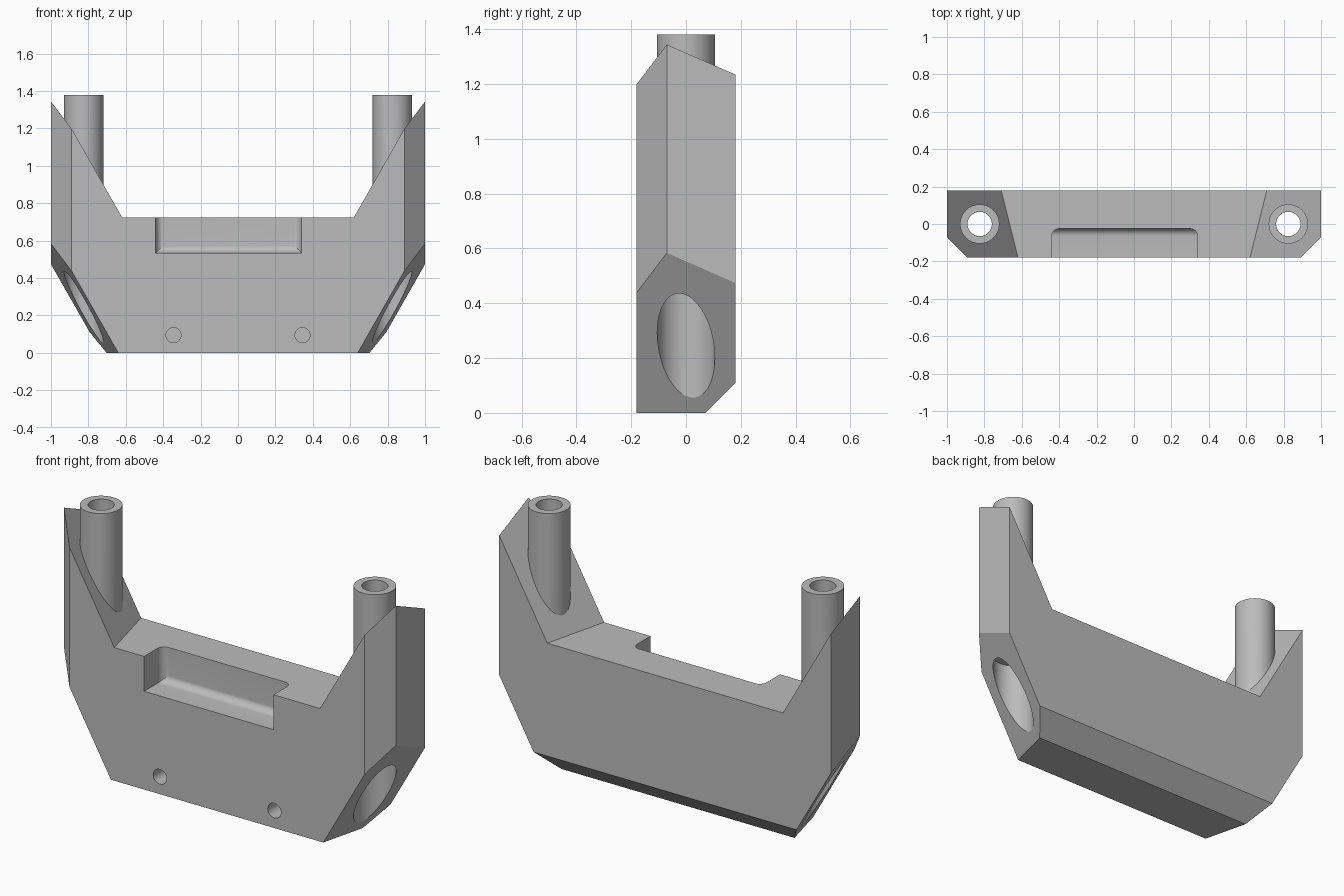
import bpy, bmesh
from math import radians
from mathutils import Vector, Matrix

cube = bpy.data.objects.get("Cube")
if cube:
    bpy.data.objects.remove(cube, do_unlink=True)

grey = bpy.data.materials.new("plain grey")
grey.use_nodes = True
grey.diffuse_color = (0.5, 0.5, 0.5, 1)
grey.node_tree.nodes["Principled BSDF"].inputs["Base Color"].default_value = (0.5, 0.5, 0.5, 1)

FRONT, BACK = -0.18, 0.18
SLOPE, LEAN = 1.755, 0.09   # rise of the sloped ends, and their lean from front to back
POST_X = 0.825


def add_object(name, bm):
    bmesh.ops.recalc_face_normals(bm, faces=bm.faces)
    mesh = bpy.data.meshes.new(name)
    bm.to_mesh(mesh)
    bm.free()
    mesh.materials.append(grey)
    obj = bpy.data.objects.new(name, mesh)
    bpy.context.collection.objects.link(obj)
    return obj


def cylinder(name, radius, start, end, segments=64):
    """Round bar between two points."""
    start, end = Vector(start), Vector(end)
    axis = end - start
    turn = axis.to_track_quat("Z", "Y").to_matrix().to_4x4()
    bm = bmesh.new()
    bmesh.ops.create_cone(bm, cap_ends=True, segments=segments, radius1=radius, radius2=radius,
                          depth=axis.length, matrix=Matrix.Translation((start + end) / 2) @ turn)
    return add_object(name, bm)


def combine(target, other, operation):
    """Apply a boolean and remove the helper."""
    mod = target.modifiers.new("boolean", "BOOLEAN")
    mod.operation, mod.solver, mod.object = operation, "EXACT", other
    bpy.context.view_layer.objects.active = target
    bpy.ops.object.modifier_apply(modifier=mod.name)
    bpy.data.objects.remove(other, do_unlink=True)


# Bracket body: U-shaped profile lofted from front to back with leaning ends
half = [(0.64, 0), (1.2, 0.56 * SLOPE), (1.2, 0.725 + 0.58 * SLOPE), (0.62, 0.725)]
outline = [(x, z, 1) for x, z in half] + [(-x, z, -1) for x, z in reversed(half)]
bm = bmesh.new()
front = [bm.verts.new((x, FRONT, z)) for x, z, s in outline]
back = [bm.verts.new((x + s * LEAN, BACK, z)) for x, z, s in outline]
bm.faces.new(front)
bm.faces.new(back[::-1])
for i in range(len(front)):
    j = (i + 1) % len(front)
    bm.faces.new((front[i], back[i], back[j], front[j]))

# Flat outer sides, chamfered front corners and chamfered lower back edge
cuts = [((0, 0.07, 0), (0, 1, -1))]
for s in (-1, 1):
    cuts += [((s, 0, 0), (s, 0, 0)), ((s, -0.07, 0), (s, -1, 0))]
for point, normal in cuts:
    result = bmesh.ops.bisect_plane(bm, geom=bm.verts[:] + bm.edges[:] + bm.faces[:], dist=1e-5,
                                    plane_co=point, plane_no=normal, clear_outer=True)
    rim = [e for e in result["geom_cut"] if isinstance(e, bmesh.types.BMEdge) and e.is_boundary]
    bmesh.ops.holes_fill(bm, edges=rim, sides=0)
body = add_object("bracket_body", bm)

# Front pocket with rounded inner edges, open at the top
bm = bmesh.new()
bmesh.ops.create_cube(bm, size=1)
for v in bm.verts:
    v.co = (0.34 if v.co.x > 0 else -0.44, -0.025 if v.co.y > 0 else -0.4,
            1.0 if v.co.z > 0 else 0.535)
inner = [e for e in bm.edges if all(v.co.y > -0.1 for v in e.verts)
         and any(v.co.z < 0.6 for v in e.verts)]
bmesh.ops.bevel(bm, geom=inner, offset=0.04, segments=8, profile=0.5, affect="EDGES")
combine(body, add_object("pocket_cutter", bm), "DIFFERENCE")

# On each side: hollow post, wide bore from below and small front hole
for s in (-1, 1):
    x = s * POST_X
    combine(body, cylinder("post", 0.105, (x, 0, 0.6), (x, 0, 1.38)), "UNION")
    combine(body, cylinder("lower_bore", 0.105, (x, 0, -0.2), (x, 0, 0.48)), "DIFFERENCE")
    combine(body, cylinder("post_bore", 0.065, (x, 0, -0.3), (x, 0, 1.6)), "DIFFERENCE")
    hole_x = s * 0.345
    combine(body, cylinder("front_hole", 0.04, (hole_x, -0.3, 0.095), (hole_x, -0.08, 0.095), 32),
            "DIFFERENCE")

# Smooth the round walls and keep the flat faces crisp
bpy.ops.object.select_all(action="DESELECT")
body.select_set(True)
bpy.context.view_layer.objects.active = body
bpy.ops.object.shade_smooth_by_angle(angle=radians(20))
